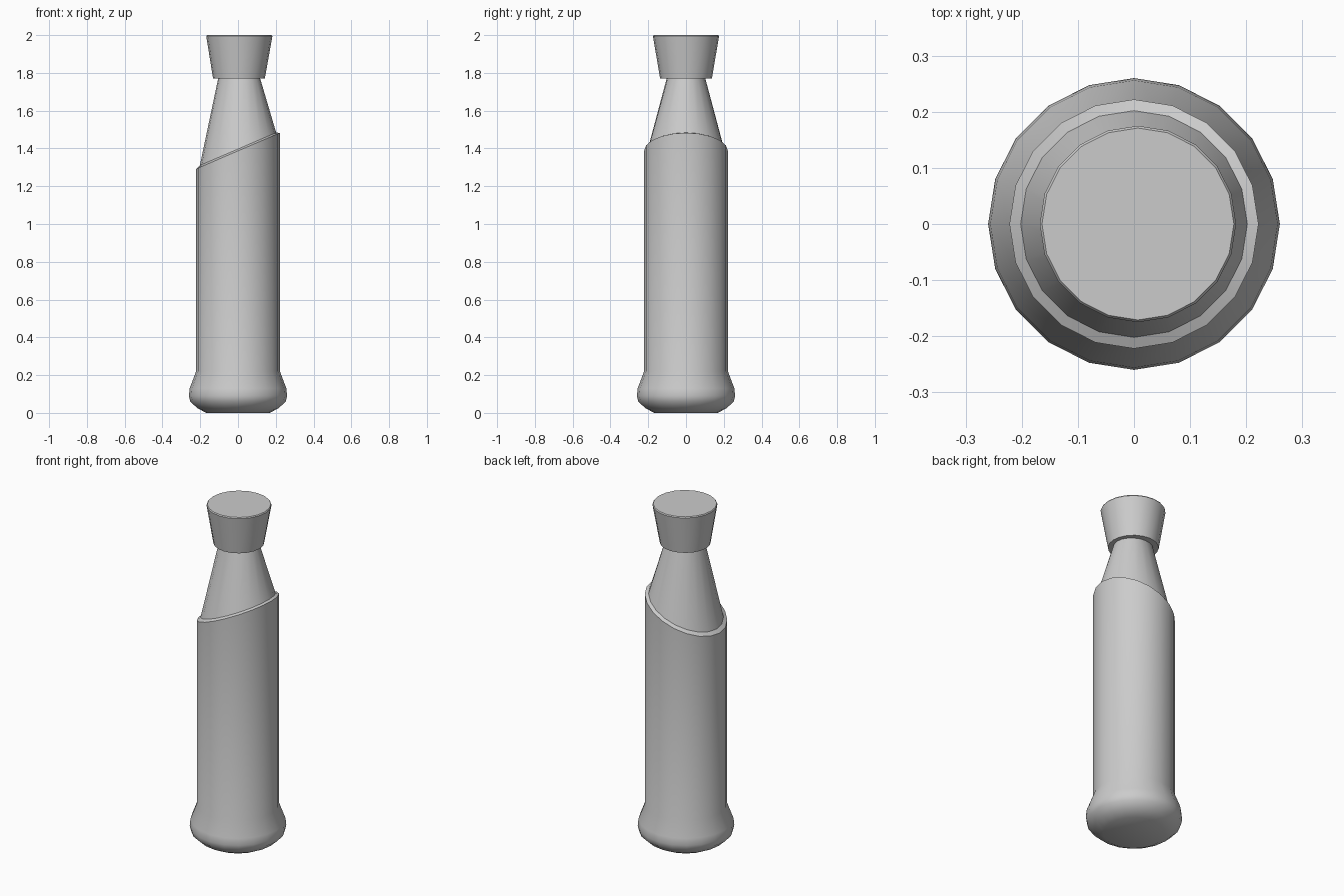
import bpy, math

if "Cube" in bpy.data.objects:
    bpy.data.objects.remove(bpy.data.objects["Cube"])

N = 20


def loft(name, loops, angle=35):
    """Skin stacked rings: (radius_x, radius_y, centre_x, z, slope of z along x)."""
    verts, faces = [], []
    for rx, ry, cx, z, slope in loops:
        for i in range(N):
            a = 2 * math.pi * i / N
            x = cx + rx * math.cos(a)
            verts.append((x, ry * math.sin(a), z + slope * x))
    for k in range(len(loops) - 1):
        for i in range(N):
            j = (i + 1) % N
            faces.append((k * N + i, k * N + j, (k + 1) * N + j, (k + 1) * N + i))
    faces.append(tuple(reversed(range(N))))
    faces.append(tuple(range((len(loops) - 1) * N, len(loops) * N)))
    me = bpy.data.meshes.new(name)
    me.from_pydata(verts, [], faces)
    me.update()
    ob = bpy.data.objects.new(name, me)
    bpy.context.collection.objects.link(ob)
    bpy.ops.object.select_all(action='DESELECT')
    ob.select_set(True)
    bpy.context.view_layer.objects.active = ob
    bpy.ops.object.shade_smooth_by_angle(angle=math.radians(angle))
    return ob


# Flared foot, straight grip, slanted rim and leaning tapered neck
SLANT = 0.43
foot = [(0.168, 0.0), (0.215, 0.025), (0.253, 0.06), (0.26, 0.09),
        (0.256, 0.13), (0.222, 0.22)]
loops = [(r, r, 0, z, 0) for r, z in foot]
loops += [(0.222, 0.222, 0, 1.387, SLANT),
          (0.202, 0.202, 0, 1.397, SLANT),
          (0.110, 0.101, 0.006, 1.775, 0)]
loft("handle_body", loops)

# Flared end cap with a fine top bevel
loft("end_cap", [(0.137, 0.137, 0.005, 1.77, 0),
                 (0.175, 0.175, 0.007, 1.994, 0),
                 (0.171, 0.171, 0.007, 2.0, 0)])
